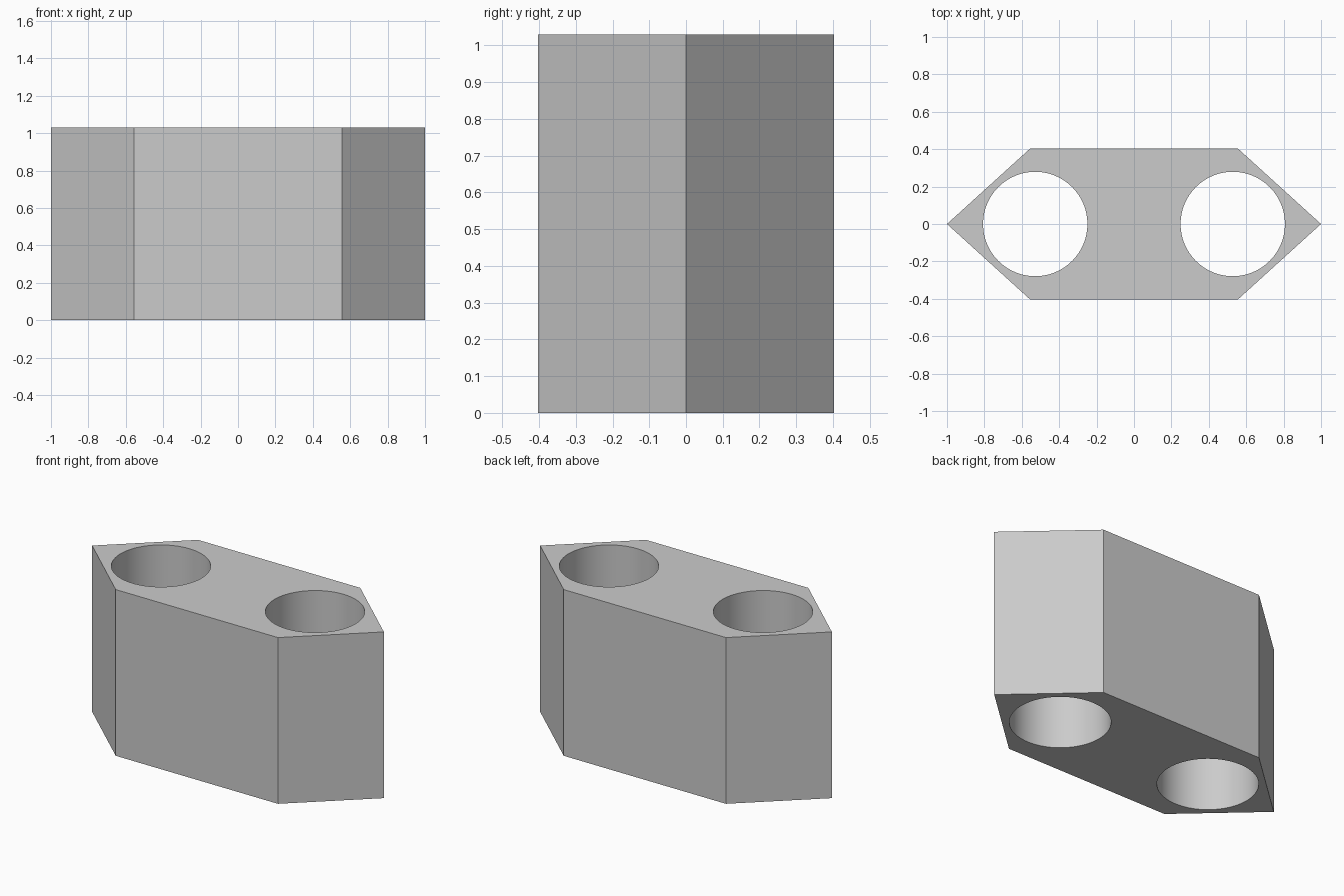
import bpy
import bmesh
import math

HEIGHT = 1.03
HOLE_X, HOLE_R = 0.528, 0.279

if "Cube" in bpy.data.objects:
    bpy.data.objects.remove(bpy.data.objects["Cube"], do_unlink=True)

# Single plain grey
grey = bpy.data.materials.new("light_grey")
grey.use_nodes = True
color = (0.6, 0.6, 0.6, 1.0)
grey.diffuse_color = color
grey.node_tree.nodes["Principled BSDF"].inputs["Base Color"].default_value = color

# Hexagonal block, extruded upwards from its outline
outline = [(-1, 0), (-0.556, -0.403), (0.556, -0.403),
           (1, 0), (0.556, 0.403), (-0.556, 0.403)]
bm = bmesh.new()
base = bm.faces.new([bm.verts.new((x, y, 0)) for x, y in outline])
top = bmesh.ops.extrude_face_region(bm, geom=[base])
bmesh.ops.translate(bm, vec=(0, 0, HEIGHT),
                    verts=[g for g in top["geom"] if isinstance(g, bmesh.types.BMVert)])
bmesh.ops.recalc_face_normals(bm, faces=bm.faces)
mesh = bpy.data.meshes.new("block")
bm.to_mesh(mesh)
bm.free()
mesh.materials.append(grey)
block = bpy.data.objects.new("block", mesh)
bpy.context.collection.objects.link(block)

bpy.ops.object.select_all(action="DESELECT")
block.select_set(True)
bpy.context.view_layer.objects.active = block

# Two round holes right through the block
for side in (-1, 1):
    bpy.ops.mesh.primitive_cylinder_add(vertices=96, radius=HOLE_R, depth=HEIGHT * 2,
                                        location=(side * HOLE_X, 0, HEIGHT / 2))
    cutter = bpy.context.object
    cutter.name = "hole_cutter"
    cutter.hide_render = True
    cutter.data.materials.append(grey)
    bpy.context.view_layer.objects.active = block
    cut = block.modifiers.new("hole", "BOOLEAN")
    cut.operation = "DIFFERENCE"
    cut.solver = "EXACT"
    cut.object = cutter
    bpy.ops.object.modifier_apply(modifier=cut.name)
    bpy.data.objects.remove(cutter, do_unlink=True)

# Smooth hole walls, crisp edges elsewhere
bpy.ops.object.select_all(action="DESELECT")
block.select_set(True)
bpy.context.view_layer.objects.active = block
bpy.ops.object.shade_smooth_by_angle(angle=math.radians(30))
